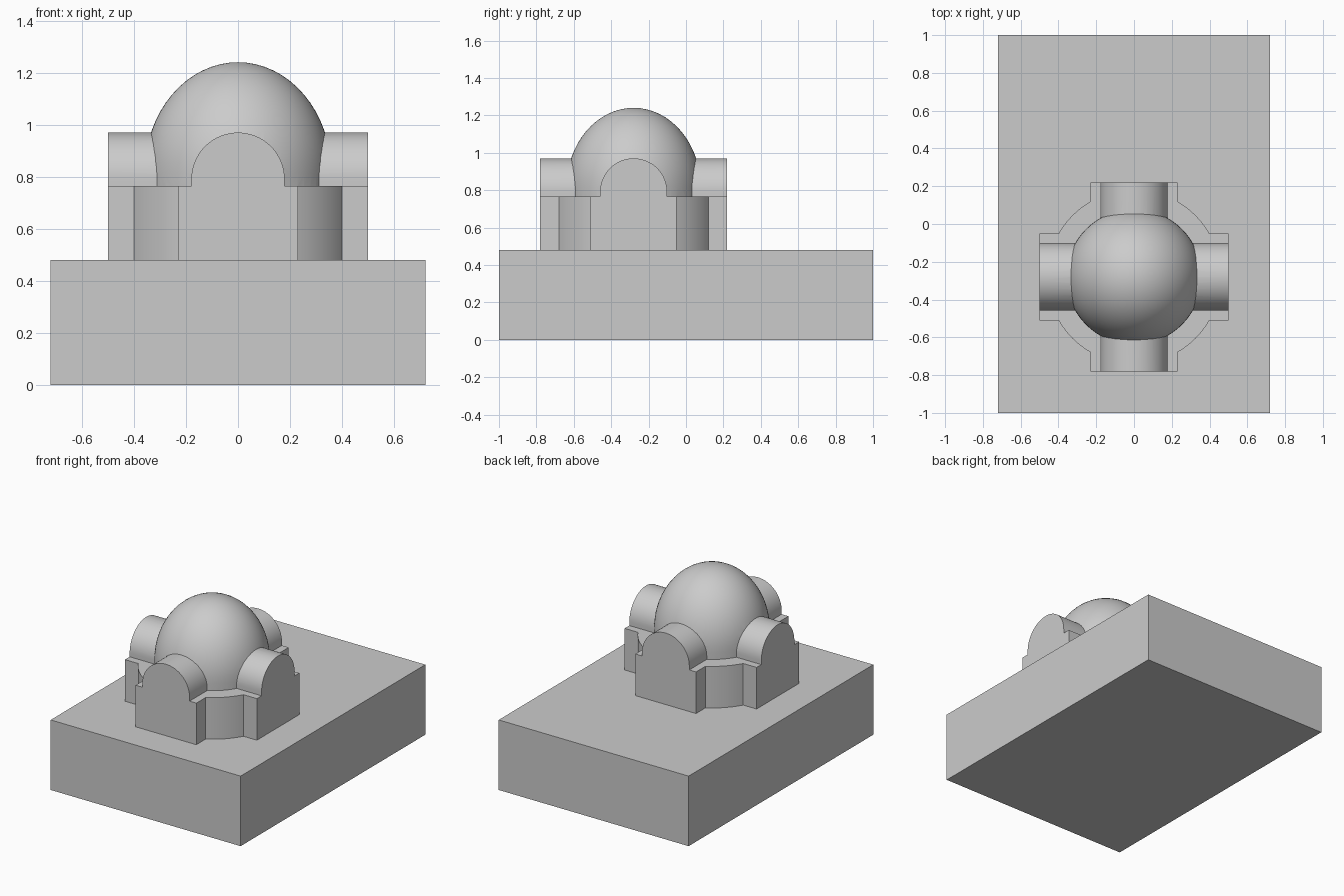
import bpy, bmesh
from math import pi, sin, cos, radians
from mathutils import Matrix

if "Cube" in bpy.data.objects:
    bpy.data.objects.remove(bpy.data.objects["Cube"])

CENTRE_Y = -0.28
BASE_TOP, EAVE, ARCH_Z, ARCH_R = 0.48, 0.765, 0.791, 0.179


def make_object(name, bm):
    bmesh.ops.recalc_face_normals(bm, faces=bm.faces)
    mesh = bpy.data.meshes.new(name)
    bm.to_mesh(mesh)
    bm.free()
    obj = bpy.data.objects.new(name, mesh)
    bpy.context.collection.objects.link(obj)
    return obj


def cross_arm(name, angle):
    """Shouldered vault profile extruded right through the building."""
    profile = [(-0.23, BASE_TOP), (0.23, BASE_TOP), (0.23, EAVE), (ARCH_R, EAVE)]
    n = 32
    profile += [(ARCH_R * cos(pi * i / n), ARCH_Z + ARCH_R * sin(pi * i / n))
                for i in range(n + 1)]
    profile += [(-ARCH_R, EAVE), (-0.23, EAVE)]
    bm = bmesh.new()
    face = bm.faces.new([bm.verts.new((x, -0.5, z)) for x, z in profile])
    out = bmesh.ops.extrude_face_region(bm, geom=[face])
    verts = [v for v in out["geom"] if isinstance(v, bmesh.types.BMVert)]
    bmesh.ops.translate(bm, verts=verts, vec=(0, 1, 0))
    bm.transform(Matrix.Translation((0, CENTRE_Y, 0)) @ Matrix.Rotation(angle, 4, "Z"))
    return make_object(name, bm)


def lathe(name, profile, segments):
    """Spin an (r, z) profile that starts and ends on the axis."""
    bm = bmesh.new()
    verts = [bm.verts.new((r, 0, z)) for r, z in profile]
    edges = [bm.edges.new(pair) for pair in zip(verts, verts[1:])]
    bmesh.ops.spin(bm, geom=verts + edges, cent=(0, 0, 0), axis=(0, 0, 1),
                   angle=2 * pi, steps=segments)
    bmesh.ops.remove_doubles(bm, verts=bm.verts, dist=1e-5)
    bm.transform(Matrix.Translation((0, CENTRE_Y, 0)))
    return make_object(name, bm)


# Rectangular plinth
bm = bmesh.new()
bmesh.ops.create_cube(bm, size=1)
bm.transform(Matrix.Translation((0, 0, BASE_TOP / 2)) @ Matrix.Diagonal((1.44, 2, BASE_TOP, 1)))
make_object("plinth", bm)

# Round drum between the arms
drum = lathe("domed_hall", [(0, BASE_TOP), (0.461, BASE_TOP), (0.461, EAVE), (0, EAVE)], 64)

# Dome on a short upright wall
R, SPRING, RISE = 0.359, 0.814, 0.426
profile = [(0, 0.6), (R, 0.6)]
profile += [(R * cos(pi / 2 * i / 16), SPRING + RISE * sin(pi / 2 * i / 16)) for i in range(16)]
dome = lathe("dome", profile + [(0, SPRING + RISE)], 64)

# Merge drum, two crossing vaults and dome into one building
for part in (cross_arm("vault_y", 0), cross_arm("vault_x", pi / 2), dome):
    mod = drum.modifiers.new("union", "BOOLEAN")
    mod.operation, mod.solver, mod.object = "UNION", "EXACT", part
    bpy.ops.object.select_all(action="DESELECT")
    drum.select_set(True)
    bpy.context.view_layer.objects.active = drum
    bpy.ops.object.modifier_apply(modifier=mod.name)
    bpy.data.objects.remove(part)

bpy.ops.object.shade_smooth_by_angle(angle=radians(30))
